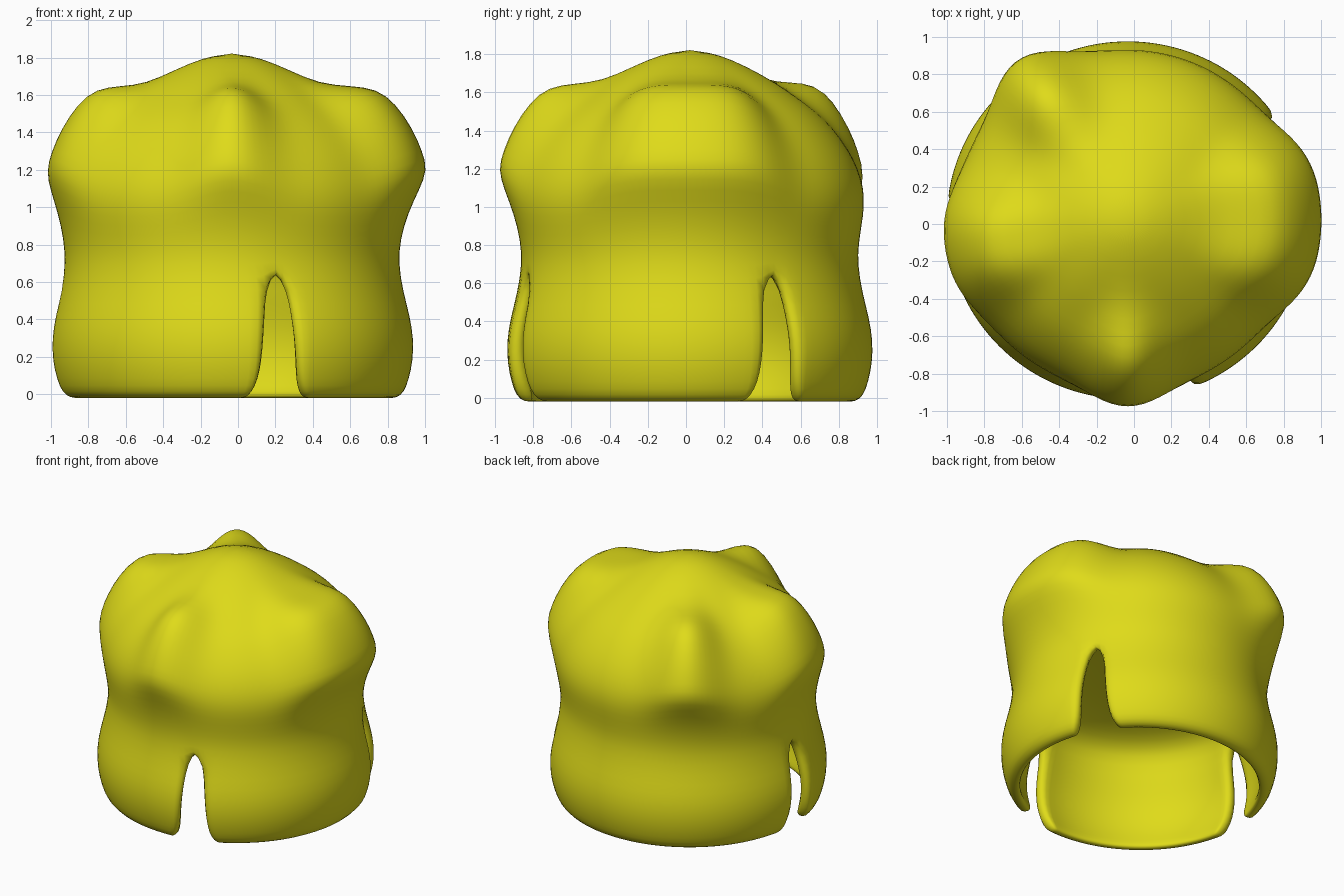
import bpy, bmesh
from math import sin, cos, radians, exp

if "Cube" in bpy.data.objects:
    bpy.data.objects.remove(bpy.data.objects["Cube"])

CX, CY, N = -0.033, 0.02, 72
SX = 1.013
STEP = 360 / N

# Profile rows: plain dome (r, z) and the outline through a lump (r, z)
ROWS = [
    ((.15, 1.80), (.15, 1.80)), ((.30, 1.735), (.30, 1.735)), ((.45, 1.65), (.46, 1.66)),
    ((.55, 1.58), (.62, 1.648)), ((.66, 1.50), (.76, 1.635)), ((.75, 1.41), (.86, 1.555)),
    ((.83, 1.30), (.95, 1.42)), ((.88, 1.20), (1.0, 1.30)), ((.91, 1.10), (1.03, 1.20)),
    ((.915, 1.0), (.985, 1.09)), ((.90, .90), (.93, .97)), ((.885, .80), (.89, .83)),
    ((.88, .70), (.88, .70)), ((.905, .55), (.905, .55)), ((.94, .42), (.94, .42)),
    ((.96, .30), (.96, .30)), ((.957, .18), (.957, .18)), ((.935, .08), (.935, .08)),
    ((.91, .01), (.91, .01)), ((.87, -.02), (.87, -.02)),
]
# Lumps: angle, half width in degrees, falloff power, strength outwards, strength upwards
LUMPS = [(0, 31, 4, 1.05, 1.0), (124, 15, 2, 1.2, 1.1),
         (190, 22, 3, .64, 1.0), (270, 14, 2, .84, 1.0)]
# Slits: column index (5 degrees each) and small turn; half width in degrees per row
SLITS = {6: 0, 36: 0, 57: .8}
SLIT_ROW = 13
SLIT_W = [3.6, 4.5, 5.2, 5.8, 6.8, 8.8, 11.0]
# Ceiling of the hollow, from the middle outwards
CEILING = [(.20, .85), (.40, .84), (.58, .81), (.70, .77)]
WALL = .085


def lump_weight(a):
    wr = wz = 0
    for c, half, power, out, up in LUMPS:
        d = (a - c + 180) % 360 - 180
        f = exp(-abs(d / half) ** power)
        wr += out * f
        wz += up * f
    return wr, wz


def nearest_slit(col):
    for c, turn in SLITS.items():
        d = (col - c + N // 2) % N - N // 2
        if abs(d) <= 2:
            return d, turn
    return None, 0


def point(i, j, inset):
    """Grid point of the wall, moved inwards by inset."""
    base, bump = ROWS[i]
    a = j * STEP
    wr, wz = lump_weight(a)
    r = base[0] + (bump[0] - base[0]) * wr
    z = base[1] + (bump[1] - base[1]) * wz
    d, turn = nearest_slit(j)
    if i >= SLIT_ROW and d is not None:
        half = SLIT_W[i - SLIT_ROW]
        a += turn
        if abs(d) == 1:
            a += d * (half - STEP)
        elif abs(d) == 2:
            a += (1 if d > 0 else -1) * max(0, half + 2 - 2 * STEP)
        elif i == SLIT_ROW:
            r, z = .885, .675
    if i == len(ROWS) - 1:
        inset *= .5
    return polar(r - inset, a, z)


def polar(r, a, z):
    t = radians(a)
    return (CX + SX * r * cos(t), CY + r * sin(t), z)


def skin(bm, apex_z, rings, slit_row):
    """Rings of points under an apex, leaving the slits open."""
    apex = bm.verts.new((CX, CY, apex_z))
    grid = [[bm.verts.new(p) for p in ring] for ring in rings]
    for j in range(N):
        k = (j + 1) % N
        bm.faces.new((apex, grid[0][j], grid[0][k]))
        for i in range(len(grid) - 1):
            if i >= slit_row and (j in SLITS or k in SLITS):
                continue
            bm.faces.new((grid[i][j], grid[i + 1][j], grid[i + 1][k], grid[i][k]))
    return grid


# Outer skin
bm = bmesh.new()
outer = skin(bm, 1.823, [[point(i, j, 0) for j in range(N)] for i in range(len(ROWS))], SLIT_ROW)
rim = [tuple(e.verts) for e in bm.edges if e.is_boundary]

# Inner skin: low domed ceiling, then wall following the outside
first = SLIT_ROW - 1
rings = [[polar(r, j * STEP, z) for j in range(N)] for r, z in CEILING]
rings += [[point(i, j, WALL) for j in range(N)] for i in range(first, len(ROWS))]
inner = skin(bm, .853, rings, len(CEILING) + 1)

# Join both skins around the rim and the slits
pair = {}
for i in range(first, len(ROWS)):
    for j in range(N):
        pair[outer[i][j]] = inner[len(CEILING) + i - first][j]
for a, b in rim:
    bm.faces.new((a, b, pair[b], pair[a]))

bmesh.ops.delete(bm, geom=[v for v in bm.verts if not v.link_faces], context='VERTS')
bmesh.ops.recalc_face_normals(bm, faces=bm.faces[:])
me = bpy.data.meshes.new("helmet_shell")
bm.to_mesh(me)
bm.free()
shell = bpy.data.objects.new("helmet_shell", me)
bpy.context.collection.objects.link(shell)

# Smoothing
sub = shell.modifiers.new("smooth", 'SUBSURF')
sub.levels = sub.render_levels = 1
for p in me.polygons:
    p.use_smooth = True

mat = bpy.data.materials.new("yellow")
mat.diffuse_color = (.74, .71, .01, 1)
mat.use_nodes = True
mat.node_tree.nodes["Principled BSDF"].inputs["Base Color"].default_value = mat.diffuse_color
me.materials.append(mat)
